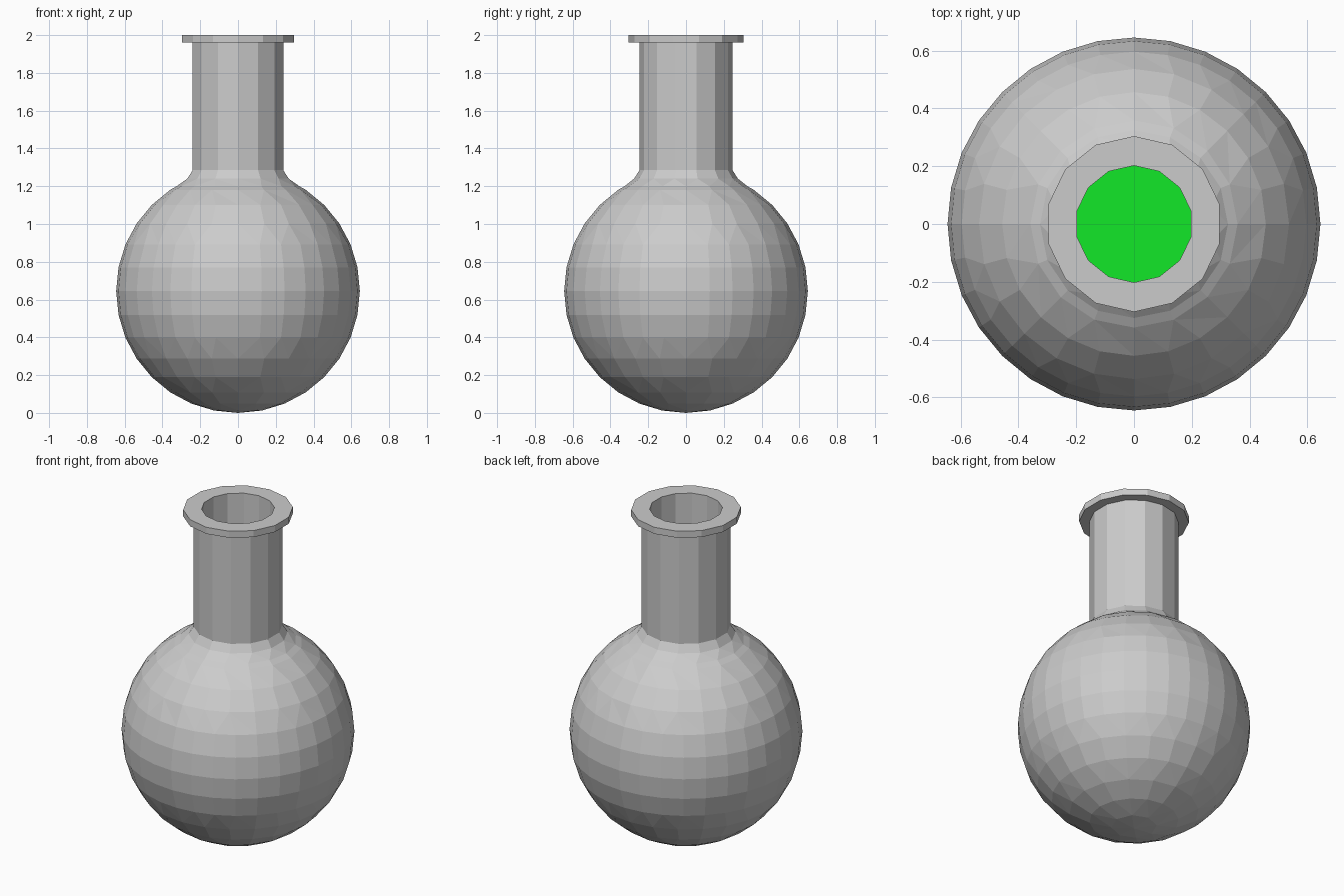
import bpy, bmesh
from math import sin, cos, pi, sqrt, radians

if "Cube" in bpy.data.objects:
    bpy.data.objects.remove(bpy.data.objects["Cube"])

CZ = 0.645          # bulb centre height


def lathe(name, rings, color=None):
    """Skin rings of (radius, z, sides); sides may differ, 1 = pole point."""
    bm = bmesh.new()
    loops = []
    for i, (r, z, n) in enumerate(rings):
        # half-step offset where the side count changes an odd number of times
        off = -pi / 2
        loops.append([bm.verts.new((r * cos(off + 2 * pi * k / n),
                                    r * sin(off + 2 * pi * k / n), z)) for k in range(n)])
    for a, b in zip(loops, loops[1:]):
        na, nb = len(a), len(b)
        if na == nb:
            for k in range(na):
                bm.faces.new((a[k], a[(k + 1) % na], b[(k + 1) % nb], b[k]))
            continue
        if na == 1 or nb == 1:
            p, ring = (a[0], b) if na == 1 else (b[0], a)
            for k in range(len(ring)):
                bm.faces.new((p, ring[k], ring[(k + 1) % len(ring)]))
            continue
        # zip two rings with different side counts
        i = j = 0
        while i < na or j < nb:
            if j >= nb or (i < na and (i + 1) / na <= (j + 1) / nb):
                bm.faces.new((a[i % na], a[(i + 1) % na], b[j % nb]))
                i += 1
            else:
                bm.faces.new((a[i % na], b[(j + 1) % nb], b[j % nb]))
                j += 1
    bmesh.ops.recalc_face_normals(bm, faces=bm.faces)
    me = bpy.data.meshes.new(name)
    bm.to_mesh(me)
    bm.free()
    ob = bpy.data.objects.new(name, me)
    bpy.context.collection.objects.link(ob)
    if color:
        mat = bpy.data.materials.new(name)
        mat.diffuse_color = color
        mat.use_nodes = True
        mat.node_tree.nodes["Principled BSDF"].inputs["Base Color"].default_value = mat.diffuse_color
        me.materials.append(mat)
    return ob


def bulb(radius, last, sides=(8, 16, 16, 24, 24, 32)):
    """Sphere rings from the bottom pole up, fewer sides near the poles."""
    out = [(0, CZ - radius, 1)]
    for k in range(1, last + 1):
        t = radians(11.25 * k)
        n = sides[min(min(k, 16 - k), len(sides)) - 1]
        out.append((radius * sin(t), CZ - radius * cos(t), n))
    return out


# Glass flask: outer bulb, shoulder, neck, lip, inner neck, inner bulb
N = 14
outer = bulb(0.645, 13) + [(0.325, 1.2, 16), (0.275, 1.24, N), (0.246, 1.285, N)]
lip = [(0.246, 1.96, N), (0.304, 1.96, N), (0.304, 2.0, N), (0.202, 2.0, N)]
inner = [(0.202, 1.21, N)] + bulb(0.6, 14)[:14][::-1]
lathe("flask_glass", outer + lip + inner)

# Liquid filling the lower half of the bulb
lathe("liquid", bulb(0.594, 8) + [(0, CZ, 1)], (0.006, 0.8, 0.022, 1))
